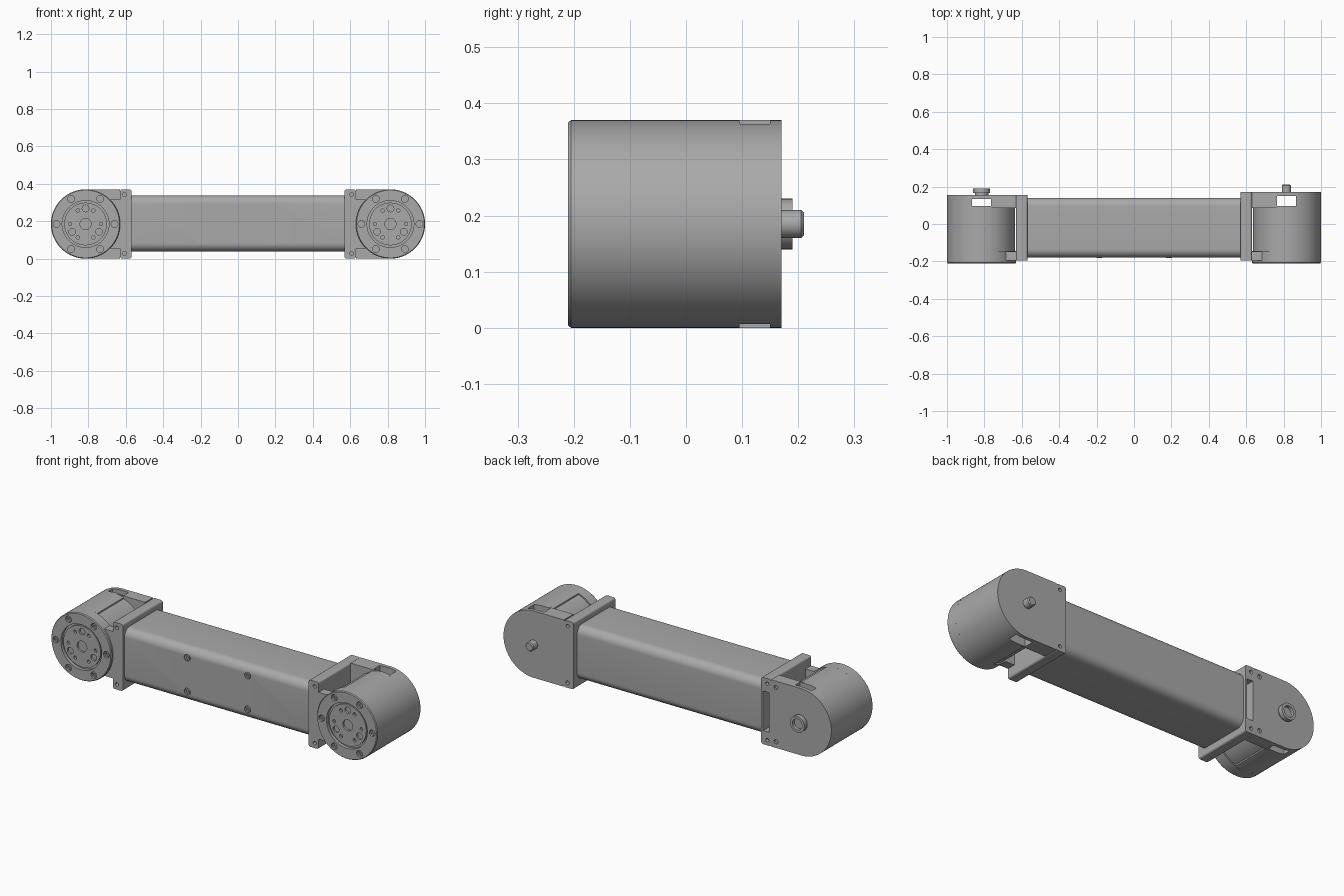
import bpy, bmesh
from math import sin, cos, pi, radians
from mathutils import Matrix, Vector

if "Cube" in bpy.data.objects:
    bpy.data.objects.remove(bpy.data.objects["Cube"], do_unlink=True)

grey = bpy.data.materials.new("machined_grey")
grey.use_nodes = True
grey.diffuse_color = (0.4, 0.4, 0.4, 1)
grey.node_tree.nodes["Principled BSDF"].inputs["Base Color"].default_value = (0.4, 0.4, 0.4, 1)

CZ = 0.185   # joint axis height
CX = 0.815   # joint axis distance from centre
R = 0.185    # joint radius


def finish(name, bm):
    bmesh.ops.recalc_face_normals(bm, faces=bm.faces)
    me = bpy.data.meshes.new(name)
    bm.to_mesh(me)
    bm.free()
    me.materials.append(grey)
    ob = bpy.data.objects.new(name, me)
    bpy.context.collection.objects.link(ob)
    return ob


def box(name, x, y, z, bevel=0, axis=0, segments=4):
    """Box from ranges; edges running along the axis may be rounded."""
    bm = bmesh.new()
    bmesh.ops.create_cube(bm, size=1)
    for v in bm.verts:
        v.co = Vector([(a + b) / 2 + c * abs(b - a) for (a, b), c in zip((x, y, z), v.co)])
    if bevel:
        edges = [e for e in bm.edges
                 if abs((e.verts[0].co - e.verts[1].co).normalized()[axis]) > 0.9]
        bmesh.ops.bevel(bm, geom=edges, offset=bevel, segments=segments,
                        profile=0.5, affect='EDGES')
    return finish(name, bm)


def rod(name, x, z, r, y0, y1, sides=32, r_end=None):
    """Cylinder or cone along y."""
    bm = bmesh.new()
    bmesh.ops.create_cone(bm, cap_ends=True, segments=sides, radius1=r,
                          radius2=r if r_end is None else r_end, depth=y1 - y0)
    bmesh.ops.transform(bm, verts=bm.verts, matrix=Matrix.Translation((x, (y0 + y1) / 2, z))
                        @ Matrix.Rotation(-pi / 2, 4, 'X'))
    return finish(name, bm)


def extrude(name, points, y0, y1):
    """Extrude an x-z outline along y."""
    bm = bmesh.new()
    face = bm.faces.new([bm.verts.new((x, y0, z)) for x, z in points])
    new = bmesh.ops.extrude_face_region(bm, geom=[face])["geom"]
    bmesh.ops.translate(bm, vec=(0, y1 - y0, 0),
                        verts=[v for v in new if isinstance(v, bmesh.types.BMVert)])
    return finish(name, bm)


def cut(ob, *cutters):
    bpy.context.view_layer.objects.active = ob
    for c in cutters:
        m = ob.modifiers.new("cut", 'BOOLEAN')
        m.operation, m.solver, m.object = 'DIFFERENCE', 'EXACT', c
        bpy.ops.object.modifier_apply(modifier=m.name)
        bpy.data.objects.remove(c, do_unlink=True)


def ring(x, r, count, start=0):
    for i in range(count):
        a = radians(start) + 2 * pi * i / count
        yield x + r * cos(a), CZ + r * sin(a)


def arc(s, half_angle, steps=48):
    for i in range(steps + 1):
        a = radians(-half_angle + 2 * half_angle * i / steps)
        yield s * (CX + R * cos(a)), CZ + R * sin(a)


def joint(s, side, back):
    cx = s * CX

    def span(a, b):
        return sorted((s * a, s * b))

    # Motor body and the outer shell around it
    rod(side + "_motor", cx, CZ, 0.178, -0.16, 0.09, 96)
    extrude(side + "_shell", list(arc(s, 107)), -0.146, 0.09)

    # Front cap with chamfered rim, screw seats and a recessed output face
    cap = rod(side + "_front_cap", cx, CZ, R, -0.205, -0.145, 96)
    rim = rod(side + "_front_cap_rim", cx, CZ, R - 0.004, -0.21, -0.205, 96, R)
    for part in (cap, rim):
        cut(part, rod("cutter", cx, CZ, 0.125, -0.25, -0.192, 64))
        for x, z in ring(cx, 0.155, 6):
            cut(part, rod("cutter", x, z, 0.018, -0.25, -0.196, 20))
    for x, z in ring(cx, 0.155, 6):
        screw = rod(side + "_cap_screw", x, z, 0.014, -0.204, -0.19, 20)
        cut(screw, rod("cutter", x, z, 0.007, -0.25, -0.198, 6))

    # Output disc with its hub bore and hole pattern
    disc = rod(side + "_output_disc", cx, CZ, 0.114, -0.203, -0.185, 64)
    cut(disc, rod("cutter", cx, CZ, 0.03, -0.25, -0.192, 32))
    for x, z in ring(cx, 0.083, 3, 90):
        cut(disc, rod("cutter", x, z, 0.018, -0.25, -0.192, 20))
    for x, z in ring(cx, 0.083, 6):
        cut(disc, rod("cutter", x, z, 0.009, -0.25, -0.192, 16))

    # Rear wall with the through slot
    outline = [(s * 0.63, 0)] + list(arc(s, 90)) + [(s * 0.63, 2 * CZ)]
    wall = extrude(side + "_rear_wall", outline, 0.086, back)
    cut(wall, box("cutter", span(0.765, 0.865), (0.095, back - 0.02), (-0.1, 0.5)))

    # Mounting flange with corner holes, and the front web joining it to the cap
    flange = box(side + "_flange", span(0.57, 0.63), (-0.195, back), (0, 2 * CZ), 0.01, 1)
    for z in (0.028, 0.342):
        for y in (-0.195, back):
            cut(flange, rod("cutter", s * 0.607, z, 0.01, y - 0.03, y + 0.03, 16))
    box(side + "_front_web", span(0.625, 0.72), (-0.194, -0.146), (0.055, 0.315))
    return wall, flange


left_wall, left_flange = joint(1, "left", 0.17)
right_wall, right_flange = joint(-1, "right", 0.155)

# Rear pocket and extra plate holes on the right joint
cut(right_flange, box("cutter", (-0.618, -0.582), (0.07, 0.3), (0.075, 0.295)))
for z in (0.035, 0.335):
    cut(right_wall, rod("cutter", -0.66, z, 0.012, 0.145, 0.2, 16))

# Rear pivots: a solid pin on the left, a hollow boss on the right
rod("left_pivot_pin", CX, CZ, 0.025, 0.165, 0.205, 32)
rod("left_pivot_tip", CX, CZ, 0.025, 0.205, 0.21, 32, 0.02)
rod("right_boss_neck", -CX, CZ, 0.036, 0.15, 0.168, 32)
boss = rod("right_boss", -CX, CZ, 0.045, 0.166, 0.19, 32)
cut(boss, rod("cutter", -CX, CZ, 0.03, 0.172, 0.25, 32))

# Arm tube with rounded long edges and front screws
tube = box("arm_tube", (-0.575, 0.575), (-0.18, 0.14), (0.038, 0.338), 0.045, 0, 10)
for x in (-0.185, 0.185):
    for z in (0.095, 0.283):
        cut(tube, rod("cutter", x, z, 0.019, -0.25, -0.174, 24))
        screw = rod("tube_screw", x, z, 0.015, -0.182, -0.17, 24)
        cut(screw, rod("cutter", x, z, 0.008, -0.25, -0.175, 6))

# Smooth curved faces, keep edges crisp
for ob in bpy.context.view_layer.objects:
    ob.select_set(ob.type == 'MESH')
bpy.context.view_layer.objects.active = tube
bpy.ops.object.shade_smooth_by_angle(angle=radians(30))
